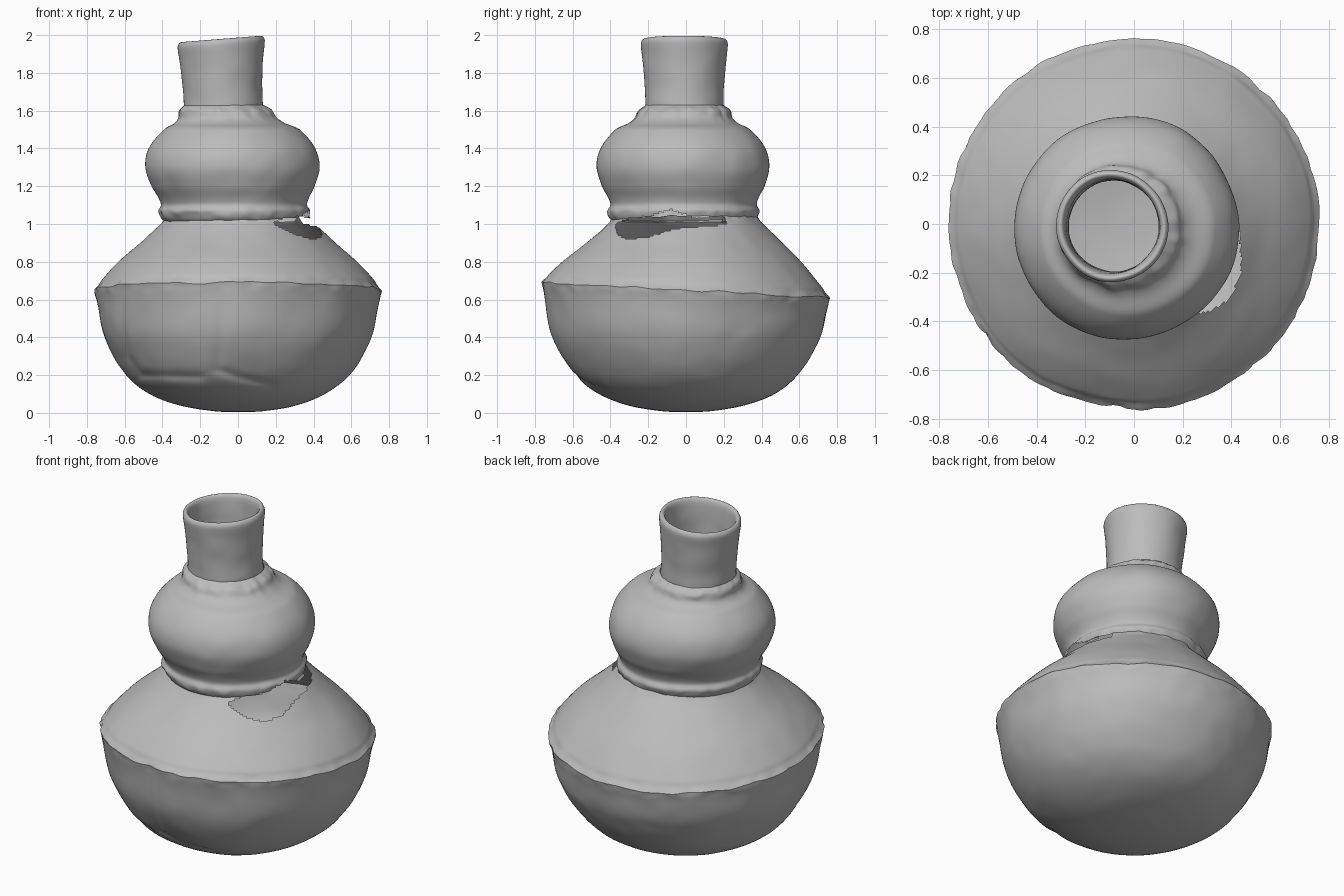
import bpy
import bmesh
import math
from mathutils import Vector, noise

SEGMENTS = 168
STEP = 0.014
SEAMS = (0.65, 1.05, 1.59)

cube = bpy.data.objects.get("Cube")
if cube:
    bpy.data.objects.remove(cube, do_unlink=True)

clay = bpy.data.materials.new("grey clay")
clay.use_nodes = True
GREY = (0.5, 0.5, 0.5, 1)
clay.diffuse_color = GREY
shader = clay.node_tree.nodes["Principled BSDF"]
shader.inputs["Base Color"].default_value = GREY
shader.inputs["Roughness"].default_value = 0.8


def bump(value, centre, width):
    return math.exp(-((value - centre) / width) ** 2)


def lookup(table, x):
    """Piecewise linear value of a table of (x, value) pairs."""
    for (xa, a), (xb, b) in zip(table, table[1:]):
        if xa <= x <= xb:
            return a + (b - a) * (x - xa) / (xb - xa)
    return None


def smooth_profile(points):
    """Resample (height, radius) points along a Catmull-Rom curve."""
    pts = [Vector(p) for p in points]
    padded = [pts[0] * 2 - pts[1]] + pts + [pts[-1] * 2 - pts[-2]]
    out = []
    for i in range(len(pts) - 1):
        a, b, c, d = padded[i:i + 4]
        span = (c - b).length
        # chord-scaled tangents keep uneven spacing free of overshoot
        tb = (c - a) * span / ((c - b).length + (b - a).length)
        tc = (d - b) * span / ((d - c).length + (c - b).length)
        count = max(2, math.ceil(span / STEP))
        for k in range(count):
            t = k / count
            out.append(b * (2 * t**3 - 3 * t**2 + 1) + tb * (t**3 - 2 * t**2 + t)
                       + c * (3 * t**2 - 2 * t**3) + tc * (t**3 - t**2))
    return out + [pts[-1]]


# Cracks on the front of the bowl, as (x, z) paths
CRACKS = [
    [(-0.07, 0.65), (-0.07, 0.55), (-0.09, 0.4), (-0.11, 0.23), (0.0, 0.19), (0.18, 0.15)],
    [(-0.61, 0.65), (-0.62, 0.5), (-0.59, 0.3), (-0.52, 0.2), (-0.2, 0.19)],
]


def crack_depth(x, y, z):
    if y > 0 or z > 0.66:
        return 0
    p = Vector((x, z))
    nearest = 1
    for path in CRACKS:
        for a, b in zip(path, path[1:]):
            a, b = Vector(a), Vector(b)
            t = max(0, min(1, (p - a).dot(b - a) / (b - a).length_squared))
            nearest = min(nearest, (p - a.lerp(b, t)).length)
    return 0.012 * bump(nearest, 0, 0.022)


def weathered(z, r, angle, cx, cy):
    """Point on the hand-made, worn surface."""
    ux, uy = math.cos(angle), math.sin(angle)
    p = Vector((cx + r * ux, cy + r * uy, z))
    wear = 0.009 * noise.noise(p * 3) + 0.003 * noise.noise(p * 9)
    ragged = max(bump(z, s, 0.03) for s in SEAMS)
    wear += ragged * 0.009 * noise.noise(p * 17)
    fade = min(1, r / 0.2)
    r += wear * fade - crack_depth(p.x, p.y, z)
    x, y = cx + r * ux, cy + r * uy
    # tilted shoulder ridge, slanting rim and wavering seams
    dz = -0.055 * y * bump(z, 0.65, 0.2)
    dz += 0.08 * (x - 0.14) * max(0, (z - 1.6) / 0.4)
    dz += ragged * 0.012 * noise.noise(Vector((ux, uy, z)) * 6)
    return Vector((x, y, z + dz))


# Broken opening at the waist: lower and upper edge height by angle
HOLE_LOW = [(-62, 1.0), (-48, 0.94), (-38, 0.92), (-25, 0.93), (-8, 0.975), (32, 1.0)]
HOLE_HIGH = [(-62, 1.01), (-50, 1.03), (-30, 1.04), (-12, 1.075), (5, 1.035), (32, 1.04)]


def in_hole(p):
    angle = math.degrees(math.atan2(p.y, p.x))
    low = lookup(HOLE_LOW, angle)
    if low is None:
        return False
    return low < p.z < lookup(HOLE_HIGH, angle)


def turned_part(name, points, centres):
    """Revolve a profile about an axis that drifts with height."""
    xs = [(z, x) for z, x, y in centres]
    ys = [(z, y) for z, x, y in centres]
    bm = bmesh.new()
    rings = []
    for z, r in smooth_profile(points):
        r = max(r, 0)
        zc = max(centres[0][0], min(centres[-1][0], z))
        cx, cy = lookup(xs, zc), lookup(ys, zc)
        rings.append([bm.verts.new(weathered(z, r, math.tau * i / SEGMENTS, cx, cy))
                      for i in range(SEGMENTS)])
    for lower, upper in zip(rings, rings[1:]):
        for i in range(SEGMENTS):
            j = (i + 1) % SEGMENTS
            bm.faces.new((lower[i], lower[j], upper[j], upper[i]))
    bmesh.ops.remove_doubles(bm, verts=bm.verts, dist=0.0001)
    broken = [f for f in bm.faces if in_hole(f.calc_center_median())]
    bmesh.ops.delete(bm, geom=broken, context='FACES')
    for f in bm.faces:
        f.smooth = True
    mesh = bpy.data.meshes.new(name)
    bm.to_mesh(mesh)
    bm.free()
    mesh.materials.append(clay)
    obj = bpy.data.objects.new(name, mesh)
    bpy.context.collection.objects.link(obj)
    return obj


BODY_AXIS = [(0, 0, 0), (1.1, 0, 0)]

# Rounded lower bowl
turned_part("bowl", [(0.004, 0), (0.009, 0.13), (0.04, 0.31), (0.1, 0.465), (0.2, 0.59),
                     (0.4, 0.708), (0.6, 0.752), (0.65, 0.762)], BODY_AXIS)

# Sloping shoulder above the ridge
turned_part("shoulder", [(0.65, 0.762), (0.675, 0.738), (0.7, 0.722), (0.8, 0.628),
                         (0.9, 0.515), (1.0, 0.41), (1.04, 0.378)], BODY_AXIS)

# Upper bulb with a ragged collar at each end
turned_part("upper_bulb", [(1.01, 0.372), (1.03, 0.39), (1.07, 0.403), (1.1, 0.388),
                           (1.14, 0.4), (1.2, 0.432), (1.3, 0.46), (1.4, 0.44),
                           (1.5, 0.36), (1.535, 0.29), (1.56, 0.262), (1.6, 0.245),
                           (1.63, 0.208)],
            [(1.0, -0.015, -0.01), (1.3, -0.032, -0.017), (1.5, -0.036, -0.018),
             (1.63, -0.077, -0.008)])

# Neck with rolled rim and inner wall
turned_part("neck", [(1.61, 0.207), (1.7, 0.207), (1.8, 0.213), (1.9, 0.222), (1.97, 0.23),
                     (1.99, 0.224), (1.998, 0.212), (1.985, 0.2), (1.95, 0.193),
                     (1.85, 0.188), (1.62, 0.187)],
            [(1.6, -0.077, -0.01), (2.0, -0.09, -0.005)])
